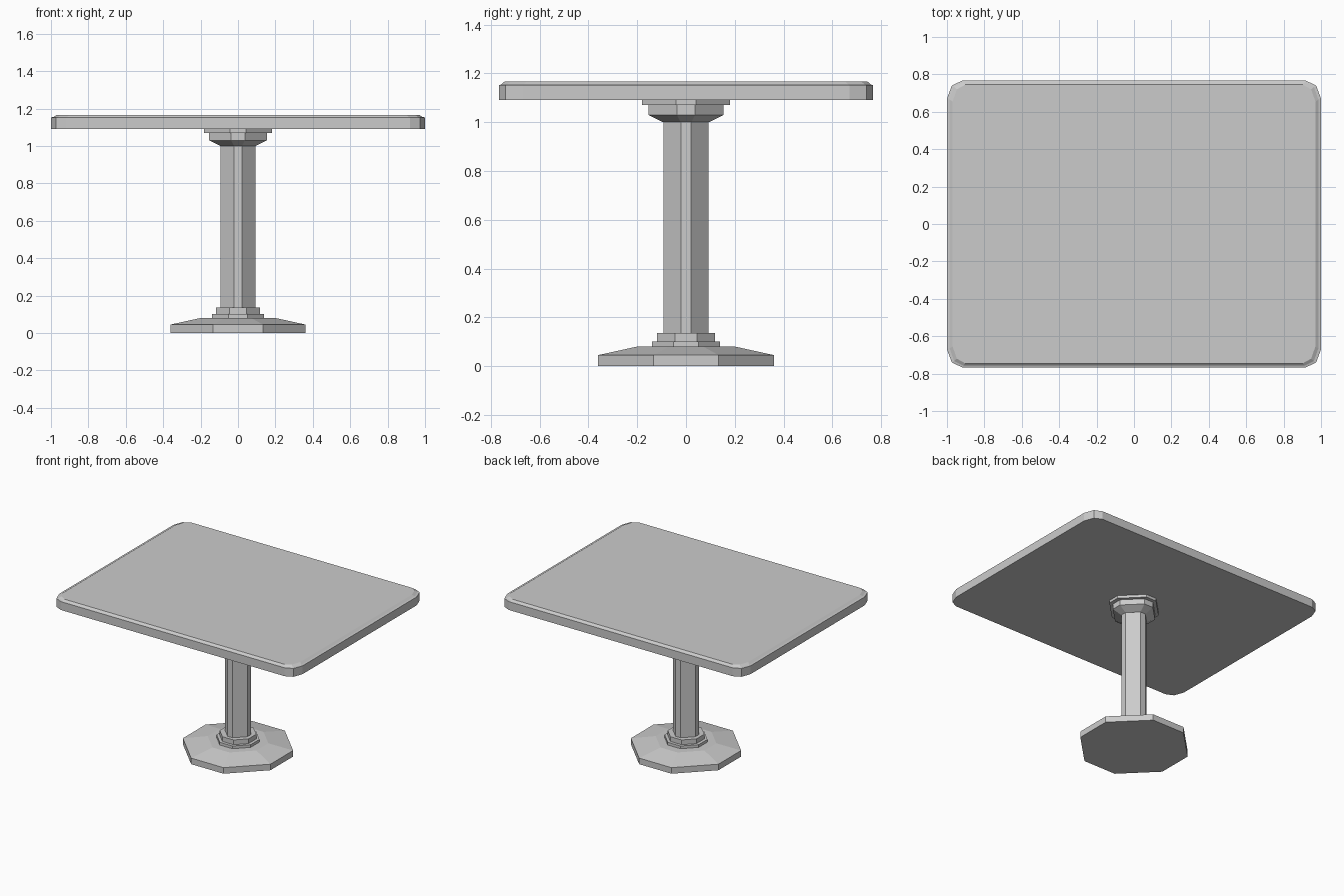
import bpy, bmesh

if "Cube" in bpy.data.objects:
    bpy.data.objects.remove(bpy.data.objects["Cube"])


def loft(name, rings):
    """Closed solid through stacked rings; each ring is (z, outline points)."""
    bm = bmesh.new()
    loops = [[bm.verts.new((x, y, z)) for x, y in pts] for z, pts in rings]
    n = len(loops[0])
    for lo, hi in zip(loops, loops[1:]):
        for i in range(n):
            j = (i + 1) % n
            bm.faces.new((lo[i], lo[j], hi[j], hi[i]))
    bm.faces.new(loops[0][::-1])
    bm.faces.new(loops[-1])
    bmesh.ops.recalc_face_normals(bm, faces=bm.faces)
    mesh = bpy.data.meshes.new(name)
    bm.to_mesh(mesh)
    bm.free()
    bpy.context.collection.objects.link(bpy.data.objects.new(name, mesh))


def mirrored(corner):
    """Repeat one corner's points (counter-clockwise) in all four quadrants."""
    back = corner[::-1]
    return (corner + [(-x, y) for x, y in back]
            + [(-x, -y) for x, y in corner] + [(x, -y) for x, y in back])


def octagon(a, b):
    """Octagon reaching out to a, with axis-facing sides of half-width b."""
    return mirrored([(a, b), (b, a)])


# Foot: wide octagonal plate with a sloping top
foot = octagon(0.36, 0.133)
loft("foot", [(0, foot), (0.045, foot), (0.08, octagon(0.2, 0.07))])

# Stepped collar and column
for name, a, b, z0, z1 in [("collar_lower", 0.14, 0.052, 0.075, 0.1),
                           ("collar_upper", 0.118, 0.046, 0.095, 0.135),
                           ("column", 0.093, 0.021, 0.13, 1.005),
                           ("mounting_plate", 0.181, 0.042, 1.07, 1.092)]:
    loft(name, [(z0, octagon(a, b)), (z1, octagon(a, b))])

# Flared capital under the mounting plate
cap = octagon(0.154, 0.037)
loft("capital", [(1.0, octagon(0.094, 0.022)), (1.03, cap), (1.072, cap)])

# Table top: rounded corners, narrow ledge and bevelled raised surface
edge = mirrored([(1.0, 0.67), (0.974, 0.74), (0.92, 0.766)])
ledge = mirrored([(0.986, 0.665), (0.962, 0.732), (0.912, 0.757)])
inner = mirrored([(0.97, 0.655), (0.947, 0.72), (0.902, 0.745)])
loft("table_top", [(1.09, edge), (1.152, edge), (1.155, ledge), (1.166, inner)])
